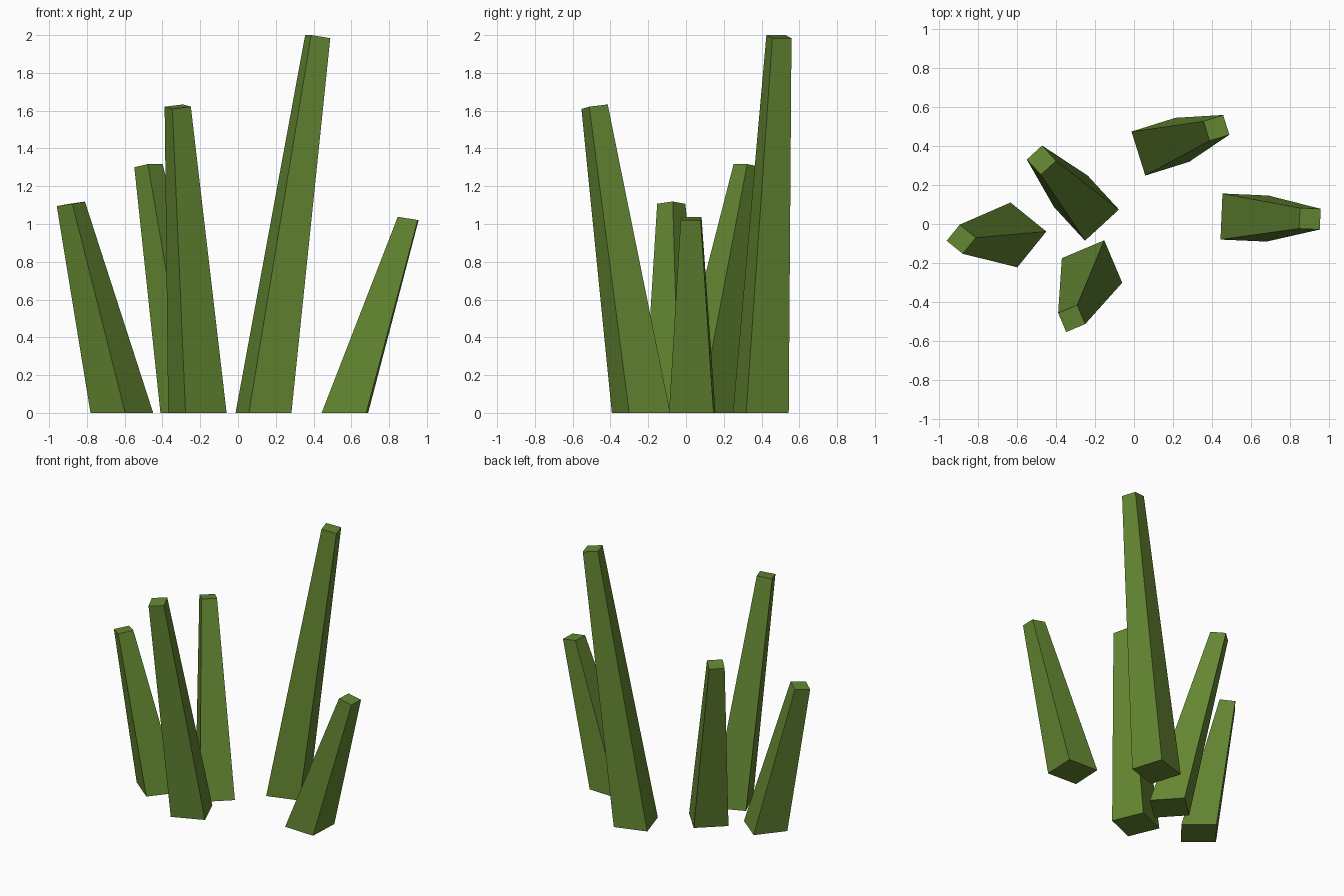
import bpy, bmesh, math
from mathutils import Vector

if "Cube" in bpy.data.objects:
    bpy.data.objects.remove(bpy.data.objects["Cube"])

green = bpy.data.materials.new("grass green")
green.diffuse_color = (0.127, 0.242, 0.032, 1)
green.use_nodes = True
green.node_tree.nodes["Principled BSDF"].inputs["Base Color"].default_value = green.diffuse_color

BASE, TIP, TILT = 0.236, 0.106, 0.16  # base width, tip width, tip slope


def blade(name, base, tip, height, angle):
    """Square tapered blade leaning from base to tip, its tip dipping outwards."""
    base, tip = Vector(base), Vector(tip)
    lean = (tip - base).normalized()
    bm = bmesh.new()
    rings = []
    for centre, width, z in ((base, BASE, 0), (tip, TIP, height)):
        ring = []
        for k in range(4):
            a = math.radians(angle + 45 + 90 * k)
            off = Vector((math.cos(a), math.sin(a))) * width / math.sqrt(2)
            drop = TILT * off.dot(lean) if z else 0
            ring.append(bm.verts.new((*(centre + off), z - drop)))
        rings.append(ring)
    low, high = rings
    bm.faces.new(low[::-1])
    bm.faces.new(high)
    for k in range(4):
        n = (k + 1) % 4
        bm.faces.new((low[k], low[n], high[n], high[k]))
    mesh = bpy.data.meshes.new(name)
    bm.to_mesh(mesh)
    bm.free()
    mesh.materials.append(green)
    bpy.context.collection.objects.link(bpy.data.objects.new(name, mesh))


# Tuft of five blades: base centre, tip centre, height, turn
blade("grass_blade_tall", (0.135, 0.396), (0.422, 0.492), 1.992, 17.4)
blade("grass_blade_right", (0.566, 0.033), (0.901, 0.027), 1.029, -2.5)
blade("grass_blade_back", (-0.244, 0.081), (-0.474, 0.327), 1.309, 42.6)
blade("grass_blade_left", (-0.615, -0.056), (-0.885, -0.078), 1.107, 51.0)
blade("grass_blade_front", (-0.215, -0.238), (-0.319, -0.484), 1.621, 22.9)
